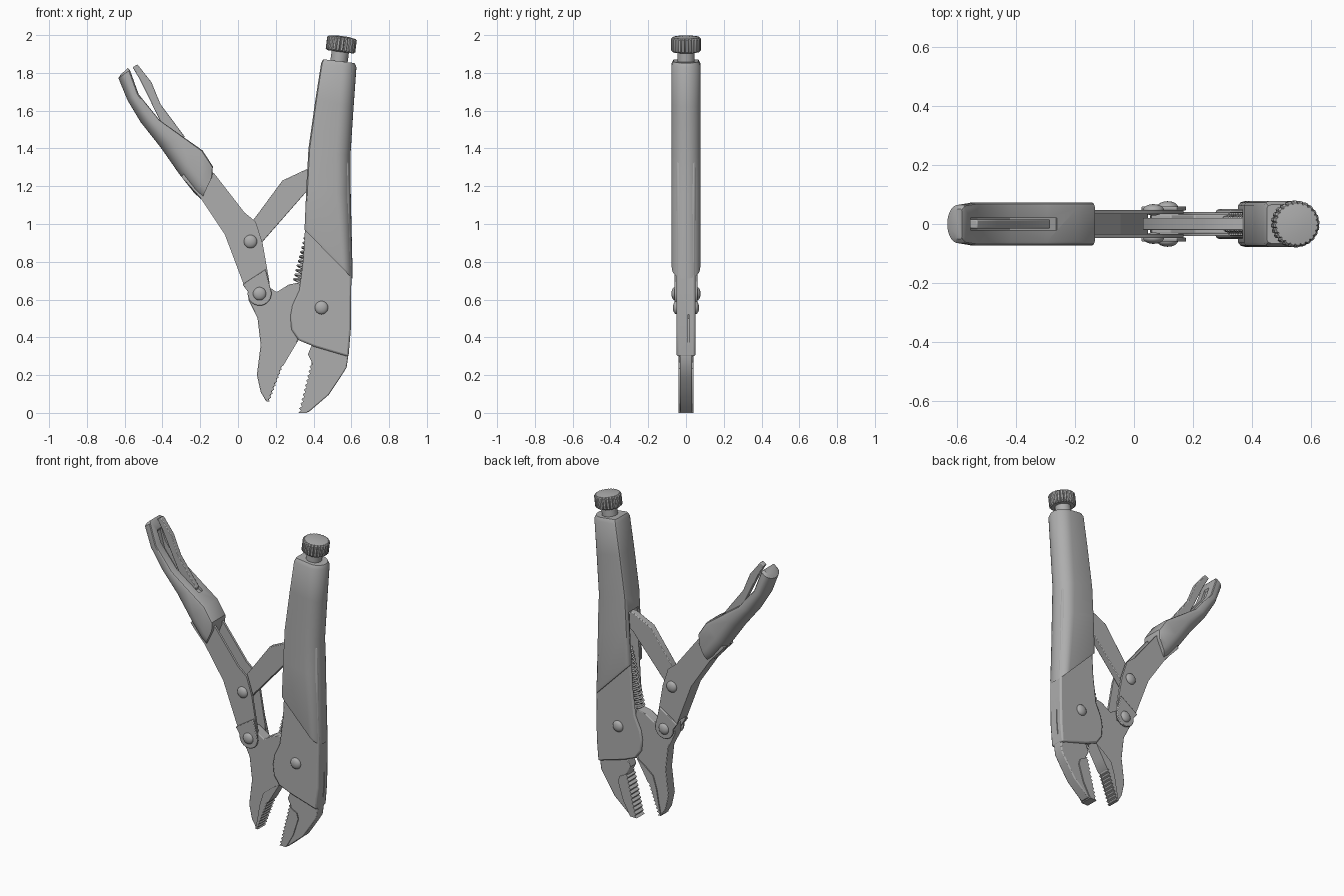
import bpy, bmesh, math
from mathutils import Matrix, Vector

if "Cube" in bpy.data.objects:
    bpy.data.objects.remove(bpy.data.objects["Cube"])

steel = bpy.data.materials.new("grey_steel")
steel.use_nodes = True
GREY = (0.42, 0.42, 0.42, 1)
steel.diffuse_color = GREY
steel.node_tree.nodes["Principled BSDF"].inputs["Base Color"].default_value = GREY


def finish(name, bm, bevel=0.0, cutters=(), helper=False):
    """Turn a bmesh into a shaded object with optional bevel and cuts."""
    bmesh.ops.recalc_face_normals(bm, faces=bm.faces)
    mesh = bpy.data.meshes.new(name)
    bm.to_mesh(mesh)
    bm.free()
    mesh.materials.append(steel)
    obj = bpy.data.objects.new(name, mesh)
    bpy.context.collection.objects.link(obj)
    if helper:
        obj.hide_render = True
        obj.hide_viewport = True
        return obj
    if bevel:
        mod = obj.modifiers.new("soft_edges", "BEVEL")
        mod.width, mod.segments, mod.limit_method = bevel, 2, "ANGLE"
        mod.angle_limit = math.radians(50)
    for cutter in cutters:
        mod = obj.modifiers.new("cut", "BOOLEAN")
        mod.operation, mod.object, mod.solver = "DIFFERENCE", cutter, "EXACT"
    bpy.ops.object.select_all(action="DESELECT")
    obj.select_set(True)
    bpy.context.view_layer.objects.active = obj
    bpy.ops.object.shade_smooth_by_angle(angle=math.radians(35))
    return obj


def prism(name, outline, near, far, **options):
    """Side-view outline (x, z) given thickness along y."""
    bm = bmesh.new()
    face = bm.faces.new([bm.verts.new((x, near, z)) for x, z in outline])
    moved = bmesh.ops.extrude_face_region(bm, geom=[face])["geom"]
    verts = [v for v in moved if isinstance(v, bmesh.types.BMVert)]
    bmesh.ops.translate(bm, verts=verts, vec=(0, far - near, 0))
    return finish(name, bm, **options)


def plate(name, outline, half, **options):
    return prism(name, outline, -half, half, **options)


def shifted(outline, dx, dz):
    return [(x + dx, z + dz) for x, z in outline]


def grip(name, stations, cutters):
    """Loft of D-shaped rings: flat on the inner side, round on the outer."""
    bm = bmesh.new()
    rings = []
    for inner, outer, width in stations:
        a, b = Vector((inner[0], 0, inner[1])), Vector((outer[0], 0, outer[1]))
        length = (b - a).length
        round_part = min(width, length * 0.6)
        section = [(0, -width * 0.8), (length * 0.03, -width * 0.94), (length * 0.1, -width)]
        for i in range(17):
            t = math.pi * (i / 16 - 0.5)
            section.append((length - round_part * (1 - math.cos(t)), width * math.sin(t)))
        section += [(length * 0.1, width), (length * 0.03, width * 0.94), (0, width * 0.8)]
        axis = (b - a).normalized()
        rings.append([bm.verts.new(a + axis * s + Vector((0, y, 0))) for s, y in section])
    count = len(rings[0])
    for low, high in zip(rings, rings[1:]):
        for i in range(count):
            j = (i + 1) % count
            bm.faces.new((low[i], low[j], high[j], high[i]))
    bm.faces.new(rings[0])
    bm.faces.new(rings[-1])
    return finish(name, bm, cutters=cutters)


def teeth(start, end, count, depth):
    """Saw-tooth points from start to end, cutting to the left of the path."""
    a, b = Vector(start), Vector(end)
    step = (b - a) / count
    side = Vector((-step.y, step.x)).normalized() * depth
    points = []
    for i in range(count):
        points += [tuple(a + step * i), tuple(a + step * (i + 0.45) + side)]
    return points + [tuple(b)]


# Fixed handle body: folded channel, open toward the lever
body = [(.375, 1.33), (.356, 1.0), (.346, .82), (.325, .65), (.288, .57), (.277, .51),
        (.283, .44), (.32, .385), (.405, .35), (.585, .297), (.597, .44), (.6, .715),
        (.592, 1.0), (.585, 1.33)]
channel = plate("body_channel_cutter", shifted(body, -.03, -.01), .038, helper=True)
slit = prism("spine_slit_cutter", [(.55, .36), (.65, .36), (.65, .52), (.55, .52)],
             .01, .015, helper=True)
plate("fixed_handle_body", body, .05, bevel=.01, cutters=[channel, slit])

# Fixed handle grip
opening = plate("grip_opening_cutter", [(.2, .5), (.575, .5), (.575, 1.3), (.2, 1.3)],
                .049, helper=True)
grip("fixed_handle_grip", [
    ((.352, .97), (.607, .71), .074),
    ((.353, .99), (.607, .73), .078),
    ((.362, 1.2), (.597, 1.15), .078),
    ((.373, 1.4), (.595, 1.36), .078),
    ((.41, 1.66), (.612, 1.62), .078),
    ((.44, 1.85), (.627, 1.83), .078),
    ((.45, 1.872), (.617, 1.852), .066)], [opening])

# Adjusting screw: neck and fluted knob on a tilted axis
TILT = Matrix.Translation((.532, 0, 1.84)) @ Matrix.Rotation(math.radians(7.5), 4, "Y")


def turned(name, profile, sides, flute=1.0):
    bm = bmesh.new()
    rings = []
    for radius, height in profile:
        ring = []
        for i in range(sides):
            r = radius * (flute if i % 4 > 2 else 1)
            t = math.tau * i / sides
            ring.append(bm.verts.new(TILT @ Vector((r * math.cos(t), r * math.sin(t), height))))
        rings.append(ring)
    for low, high in zip(rings, rings[1:]):
        for i in range(sides):
            j = (i + 1) % sides
            bm.faces.new((low[i], low[j], high[j], high[i]))
    bm.faces.new(rings[0])
    bm.faces.new(rings[-1])
    return finish(name, bm)


turned("screw_neck", [(.046, 0), (.046, .09)], 32)
turned("screw_knob", [(.07, .072), (.079, .08), (.079, .142), (.072, .15)], 96, .92)
turned("knob_cap", [(.068, .14), (.068, .15), (.03, .156)], 32)

# Fixed jaw and its toothed pad
plate("fixed_jaw", [(.585, .31), (.575, .24), (.54, .185), (.48, .095), (.375, .005),
                    (.335, .005), (.35, .07), (.39, .19), (.39, .27), (.37, .31),
                    (.395, .37), (.45, .5), (.58, .5)], .033, bevel=.006)
plate("fixed_jaw_pad", teeth((.385, .27), (.318, 0), 11, .012)
      + [(.365, 0), (.415, .09), (.45, .2), (.44, .235), (.41, .25)], .04)

# Moving jaw and its toothed pad
plate("moving_jaw", [(.055, .6), (.103, .504), (.12, .36), (.1, .2), (.12, .11), (.15, .06),
                     (.16, .06), (.235, .255), (.325, .4), (.44, .44), (.51, .557),
                     (.44, .65), (.35, .6), (.325, .69), (.27, .68), (.205, .64),
                     (.125, .69), (.06, .66)], .033, bevel=.004)
plate("moving_jaw_pad", teeth((.168, .06), (.24, .25), 9, .012)
      + [(.275, .31), (.32, .385), (.26, .345), (.205, .3), (.18, .22), (.165, .13), (.15, .06)], .04)

# Lever arm: folded channel with wider ears round the jaw pivot
lever = [(-.22, 1.35), (-.124, 1.265), (.035, 1.06), (.093, 1.013), (.13, .9), (.167, .69),
         (.16, .6), (.08, .6), (.03, .68), (-.07, .945), (-.2, 1.14), (-.3, 1.25)]
hollow = plate("lever_channel_cutter", shifted(lever, .025, .0), .034, helper=True)
pivot_gap = plate("pivot_gap_cutter", [(0, .5), (.25, .5), (.25, .7), (0, .7)], .034, helper=True)
plate("lever_arm", lever, .048, cutters=[hollow, pivot_gap])
ear = [(.024, .68), (.146, .76)]
for i in range(17):
    t = math.radians(10 - 200 * i / 16)
    ear.append((.114 + .063 * math.cos(t), .631 + .063 * math.sin(t)))
for name, side in (("front", -1), ("back", 1)):
    prism(name + "_lever_ear", ear, side * .046, side * .06, bevel=.004)

# Lever grip with a slot for the release blade
slot = plate("release_slot_cutter", [(-.5, 1.88), (-.22, 1.55), (-.265, 1.43), (-.42, 1.5),
                                     (-.53, 1.64), (-.56, 1.75)], .02, helper=True)
grip("lever_grip", [
    ((-.583, 1.826), (-.622, 1.79), .05),
    ((-.572, 1.815), (-.633, 1.772), .065),
    ((-.526, 1.687), (-.585, 1.655), .073),
    ((-.415, 1.55), (-.516, 1.54), .073),
    ((-.294, 1.464), (-.41, 1.406), .073),
    ((-.188, 1.39), (-.31, 1.263), .073),
    ((-.133, 1.305), (-.23, 1.162), .073),
    ((-.137, 1.25), (-.193, 1.13), .07)], [slot])
plate("release_blade", [(-.558, 1.83), (-.532, 1.845), (-.458, 1.75), (-.41, 1.634),
                        (-.283, 1.464), (-.3, 1.43), (-.4, 1.52), (-.468, 1.66),
                        (-.52, 1.765)], .015, bevel=.004)

# Toggle link between lever and fixed handle
plate("toggle_link", [(.03, .87), (.075, 1.013), (.235, 1.23), (.363, 1.29), (.46, 1.28),
                      (.46, 1.23), (.363, 1.172), (.125, .9), (.09, .86)], .021, bevel=.004)

# Domed rivets on both faces
for name, x, z, y in (("link", .066, .907, .048), ("jaw", .114, .631, .058),
                      ("body", .442, .557, .05)):
    for place, side in (("front", -1), ("back", 1)):
        bm = bmesh.new()
        bmesh.ops.create_uvsphere(bm, u_segments=24, v_segments=12, radius=.035,
                                  matrix=Matrix.Translation((x, side * y, z))
                                  @ Matrix.Diagonal((1, .55, 1, 1)))
        finish(place + "_" + name + "_rivet", bm)

# Return spring
curve = bpy.data.curves.new("return_spring", "CURVE")
curve.dimensions, curve.bevel_depth, curve.bevel_resolution = "3D", .006, 2
low, high = Vector((.318, 0, .69)), Vector((.41, 0, 1.05))
across = Vector((0, 1, 0)).cross((high - low).normalized())
TURNS, STEPS = 15, 12
path = curve.splines.new("POLY")
path.points.add(TURNS * STEPS)
for i, point in enumerate(path.points):
    t = math.tau * i / STEPS
    spot = low.lerp(high, i / (TURNS * STEPS))
    spot += (across * math.cos(t) + Vector((0, 1, 0)) * math.sin(t)) * .024
    point.co = (*spot, 1)
curve.materials.append(steel)
bpy.context.collection.objects.link(bpy.data.objects.new("return_spring", curve))
